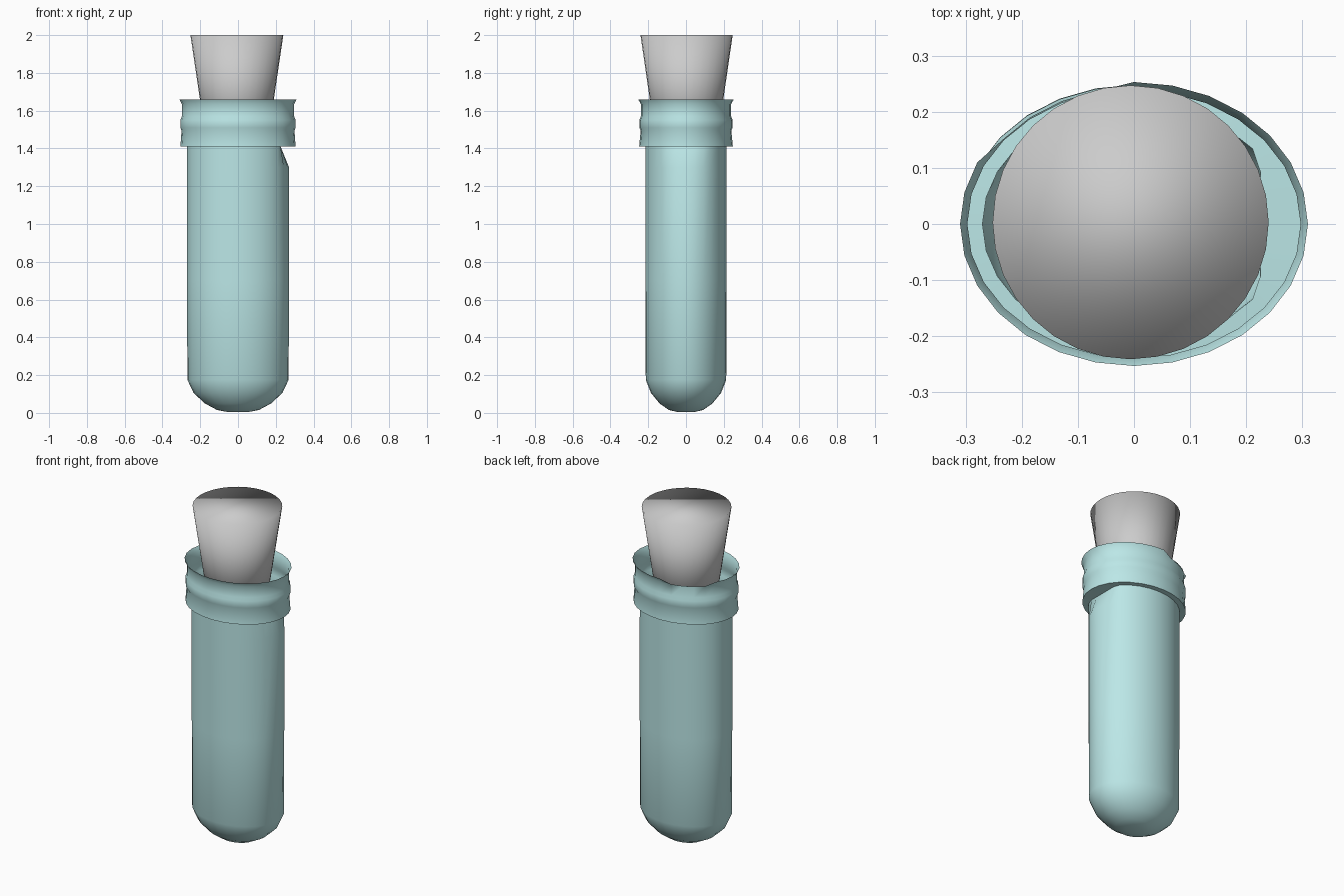
import bpy, bmesh, math

if "Cube" in bpy.data.objects:
    bpy.data.objects.remove(bpy.data.objects["Cube"])

glass = bpy.data.materials.new("pale_glass")
glass.diffuse_color = (0.50, 0.80, 0.80, 1)
glass.use_nodes = True
glass.node_tree.nodes["Principled BSDF"].inputs["Base Color"].default_value = glass.diffuse_color


def lathe(name, profile, segs, adjust=None, caps=False, angle=40, mat=None, centre=(0, 0)):
    """Spin (x radius, y radius, z) rings, bottom to top, into one surface."""
    bm = bmesh.new()
    rings = []
    for i, (rx, ry, z) in enumerate(profile):
        ring = []
        for k in range(segs):
            a = 2 * math.pi * k / segs
            p = [centre[0] + rx * math.cos(a), centre[1] + ry * math.sin(a), z]
            if adjust:
                p = adjust(i, math.degrees(a), p)
            ring.append(bm.verts.new(p))
        rings.append(ring)
    for low, high in zip(rings, rings[1:]):
        for k in range(segs):
            n = (k + 1) % segs
            bm.faces.new((low[k], low[n], high[n], high[k]))
    if caps:
        bm.faces.new(rings[-1])
    if caps or profile[0][0] < 0.06:
        bm.faces.new(list(reversed(rings[0])))
    mesh = bpy.data.meshes.new(name)
    bm.to_mesh(mesh)
    bm.free()
    ob = bpy.data.objects.new(name, mesh)
    bpy.context.collection.objects.link(ob)
    if mat:
        mesh.materials.append(mat)
    bpy.ops.object.select_all(action='DESELECT')
    ob.select_set(True)
    bpy.context.view_layer.objects.active = ob
    bpy.ops.object.shade_smooth_by_angle(angle=math.radians(angle))
    return ob


# Oval glass tube with rounded bottom; the mouth is dented inward on the right
tube_profile = [(0.05, 0.04, 0.004), (0.11, 0.09, 0.015), (0.175, 0.14, 0.05),
                (0.235, 0.185, 0.105), (0.268, 0.213, 0.175),
                (0.27, 0.215, 0.7), (0.27, 0.215, 1.30), (0.27, 0.215, 1.412)]


def dent_tube(i, a, p):
    if i == len(tube_profile) - 1:
        p[0] = min(p[0], 0.225)
    return p


lathe("glass_tube", tube_profile, 28, dent_tube, mat=glass)

# Wide collar: ledge from the tube, skirt, raised bead and flared rim
collar_profile = [(0.27, 0.215, 1.412), (0.305, 0.248, 1.41), (0.299, 0.24, 1.495),
                  (0.305, 0.247, 1.51), (0.305, 0.247, 1.55), (0.297, 0.239, 1.57),
                  (0.297, 0.239, 1.635), (0.31, 0.253, 1.66)]


def shape_collar(i, a, p):
    if i == 0:
        p[0] = min(p[0], 0.225)
    if i == len(collar_profile) - 1 and 100 < a < 150:   # worn rim at back left
        p = [p[0] * 0.96, p[1] * 0.96, 1.637]
    return p


lathe("glass_collar", collar_profile, 28, shape_collar, mat=glass)

# Tapered cork stopper
lathe("cork_stopper", [(0.157, 0.157, 1.40), (0.246, 0.244, 2.0)], 32,
      caps=True, angle=120, centre=(-0.006, 0.003))
